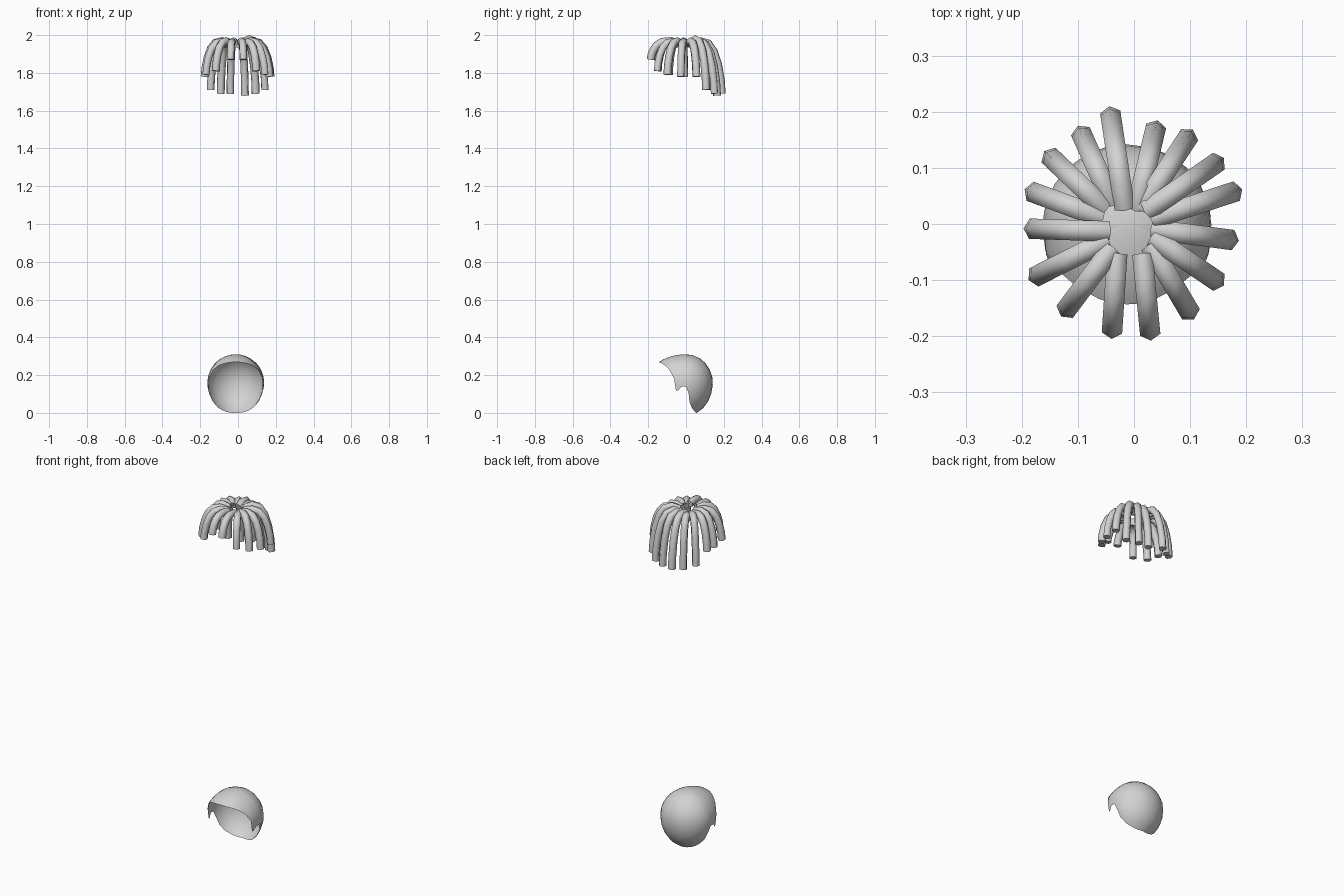
import bpy, bmesh, math
from mathutils import Vector

cube = bpy.data.objects.get("Cube")
if cube:
    bpy.data.objects.remove(cube, do_unlink=True)

grey = bpy.data.materials.new("plain_grey")
grey.use_nodes = True
grey.diffuse_color = (0.65, 0.65, 0.65, 1)
grey.node_tree.nodes["Principled BSDF"].inputs["Base Color"].default_value = (0.65, 0.65, 0.65, 1)


def finish(bm, name, angle):
    bmesh.ops.recalc_face_normals(bm, faces=bm.faces)
    mesh = bpy.data.meshes.new(name)
    bm.to_mesh(mesh)
    bm.free()
    mesh.materials.append(grey)
    obj = bpy.data.objects.new(name, mesh)
    bpy.context.collection.objects.link(obj)
    bpy.ops.object.select_all(action='DESELECT')
    obj.select_set(True)
    bpy.context.view_layer.objects.active = obj
    bpy.ops.object.shade_smooth_by_angle(angle=math.radians(angle))
    return obj


def tube(name, path, side, radius, sides=6):
    """Sweep a polygon along a path lying in the upright plane square to side."""
    bm = bmesh.new()
    rings = []
    for i, p in enumerate(path):
        tangent = (path[min(i + 1, len(path) - 1)] - path[max(i - 1, 0)]).normalized()
        up = side.cross(tangent)
        ring = []
        for k in range(sides):
            a = math.tau * k / sides
            ring.append(bm.verts.new(p + radius * (up * math.cos(a) + side * math.sin(a))))
        rings.append(ring)
    for r0, r1 in zip(rings, rings[1:]):
        for k in range(sides):
            j = (k + 1) % sides
            bm.faces.new((r0[k], r0[j], r1[j], r1[k]))
    bm.faces.new(rings[0])
    bm.faces.new(rings[-1])
    return finish(bm, name, 65)


# Hair locks: inner x, y, outer x, y, bottom height
RADIUS = 0.021
LOCKS = [
    (-.017, .03, -.044, .21, 1.69), (-.04, .04, -.1, .175, 1.69),
    (-.055, .03, -.16, .13, 1.71), (-.06, .012, -.195, .062, 1.78),
    (-.047, -.013, -.197, -.008, 1.78), (-.05, -.03, -.188, -.1, 1.79),
    (-.04, -.045, -.13, -.165, 1.81), (-.03, -.055, -.04, -.205, 1.87),
    (.015, -.055, .03, -.208, 1.87), (.03, -.04, .107, -.17, 1.81),
    (.035, -.025, .16, -.11, 1.79), (.035, -.01, .187, -.03, 1.78),
    (.035, .01, .193, .062, 1.78), (.025, .025, .16, .118, 1.71),
    (.015, .03, .105, .168, 1.69), (.005, .03, .042, .185, 1.68),
]
# Fall of a lock: share of its reach, share of its drop
FALL = [(0, .06), (.3, 0), (.55, .04), (.74, .2), (.88, .45), (.97, .75), (1, 1)]
TOP = 1.964

for n, (ix, iy, ox, oy, bottom) in enumerate(LOCKS, 1):
    inner, outer = Vector((ix, iy, 0)), Vector((ox, oy, 0))
    out = (outer - inner).normalized()
    reach = (outer - inner).length - RADIUS
    top = TOP + (0.015 if n == 14 else 0.004 * (n % 2))
    path = [inner + out * reach * t + Vector((0, 0, top - d * (top - bottom)))
            for t, d in FALL]
    tube(f"hair_lock_{n}", path, Vector((0, 0, 1)).cross(out), RADIUS)

# Hair cap: turn from the front and reach down from the crown of its rim, in degrees
RIM = [(0, 43), (14, 44), (28, 46), (42, 50), (52, 55), (62, 63), (72, 81), (75, 104),
       (78, 104), (83, 97), (90, 97), (96, 109), (99, 125), (108, 138), (120, 146),
       (135, 152), (151, 155), (165, 156), (180, 156)]
RIM += [(360 - a, t) for a, t in reversed(RIM[1:-1])]
ROWS = 10
CENTRE = Vector((-.012, 0, .16))


def cap_point(turn, down):
    a, t = math.radians(turn), math.radians(down)
    ry = .21 if math.cos(a) > 0 else .142
    rz = .15 if math.cos(t) > 0 else .175
    return CENTRE + Vector((.15 * math.sin(t) * math.sin(a),
                            -ry * math.sin(t) * math.cos(a), rz * math.cos(t)))


bm = bmesh.new()
crown = bm.verts.new(cap_point(0, 0))
columns = [[crown] + [bm.verts.new(cap_point(a, t * r / ROWS)) for r in range(1, ROWS + 1)]
           for a, t in RIM]
for c, col in enumerate(columns):
    nxt = columns[(c + 1) % len(columns)]
    bm.faces.new((crown, col[1], nxt[1]))
    for r in range(1, ROWS):
        bm.faces.new((col[r], col[r + 1], nxt[r + 1], nxt[r]))
finish(bm, "hair_cap", 60)
